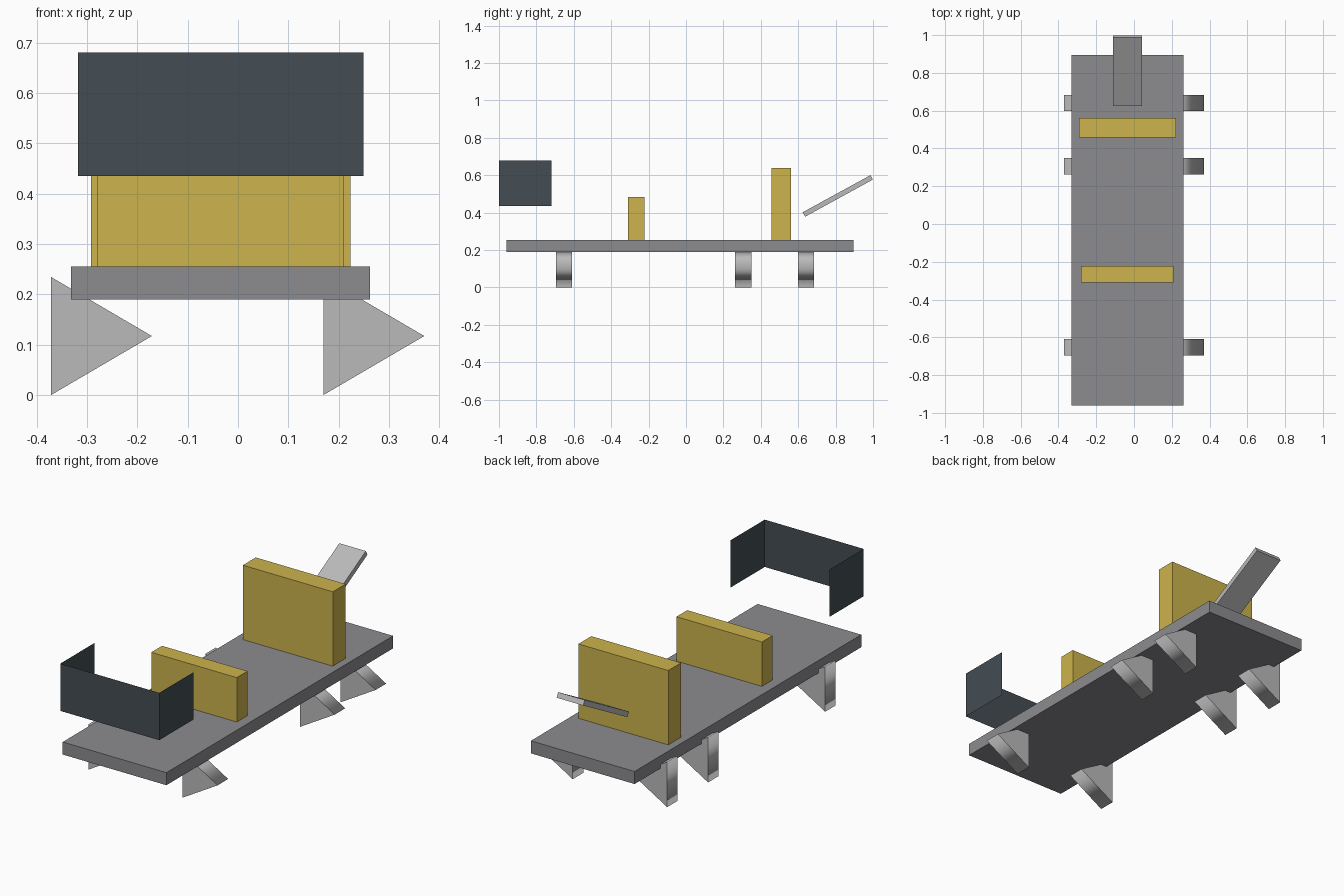
import bpy, bmesh, math
from mathutils import Matrix

if "Cube" in bpy.data.objects:
    bpy.data.objects.remove(bpy.data.objects["Cube"])


def material(name, srgb):
    m = bpy.data.materials.new(name)
    lin = [((c / 255 + 0.055) / 1.055) ** 2.4 for c in srgb]
    m.diffuse_color = (*lin, 1)
    m.use_nodes = True
    m.node_tree.nodes["Principled BSDF"].inputs["Base Color"].default_value = m.diffuse_color
    return m


DECK = material("deck_grey", (140, 140, 144))
YELLOW = material("yellow", (205, 179, 77))
SLATE = material("dark_slate", (68, 77, 83))
LIGHT = material("light_grey", (186, 186, 186))


def finish(name, bm, mat):
    bmesh.ops.recalc_face_normals(bm, faces=bm.faces)
    mesh = bpy.data.meshes.new(name)
    bm.to_mesh(mesh)
    bm.free()
    mesh.materials.append(mat)
    obj = bpy.data.objects.new(name, mesh)
    bpy.context.collection.objects.link(obj)
    return obj


def box(name, mat, x, y, z, tilt=0):
    """Box from (min, max) ranges, tilted about the x axis through its centre."""
    bm = bmesh.new()
    size = [b - a for a, b in (x, y, z)]
    centre = [(a + b) / 2 for a, b in (x, y, z)]
    bmesh.ops.create_cube(bm, size=1, matrix=Matrix.Translation(centre)
                          @ Matrix.Rotation(tilt, 4, 'X') @ Matrix.Diagonal((*size, 1)))
    return finish(name, bm, mat)


def wheel(name, x, y):
    """Three-sided wheel with its point toward +x, smooth rim and flat caps."""
    bm = bmesh.new()
    half, rise = 0.043, 0.117
    profile = [(x, 0.0), (x + 0.2, rise), (x, 2 * rise)]
    front, back = ([bm.verts.new((px, y + s * half, pz)) for px, pz in profile]
                   for s in (-1, 1))
    caps = [bm.faces.new(front), bm.faces.new(back[::-1])]
    for i in range(3):
        j = (i + 1) % 3
        bm.faces.new((front[i], back[i], back[j], front[j])).smooth = True
    for cap in caps:
        for e in cap.edges:
            e.smooth = False
    return finish(name, bm, LIGHT)


# Deck and upright seat blocks
box("deck", DECK, (-0.332, 0.262), (-0.96, 0.895), (0.19, 0.255))
box("front_seat", YELLOW, (-0.28, 0.21), (-0.31, -0.222), (0.255, 0.485))
box("rear_seat", YELLOW, (-0.292, 0.223), (0.457, 0.562), (0.255, 0.64))

# Tilted rear plate
box("rear_spoiler", LIGHT, (-0.11, 0.042), (0.605, 1.018), (0.476, 0.503),
    math.radians(28.7))

# Open three-sided windscreen, single sheets
bm = bmesh.new()
path = [(-0.318, -0.72), (-0.318, -1.0), (0.249, -1.0), (0.249, -0.72)]
low, high = ([bm.verts.new((px, py, z)) for px, py in path] for z in (0.435, 0.68))
for i in range(3):
    bm.faces.new((low[i], low[i + 1], high[i + 1], high[i]))
finish("windscreen", bm, SLATE)

# Three pairs of wheels
for row, y in (("front", -0.652), ("middle", 0.306), ("rear", 0.641)):
    for side, x in (("left", -0.371), ("right", 0.17)):
        wheel(f"{row}_{side}_wheel", x, y)
